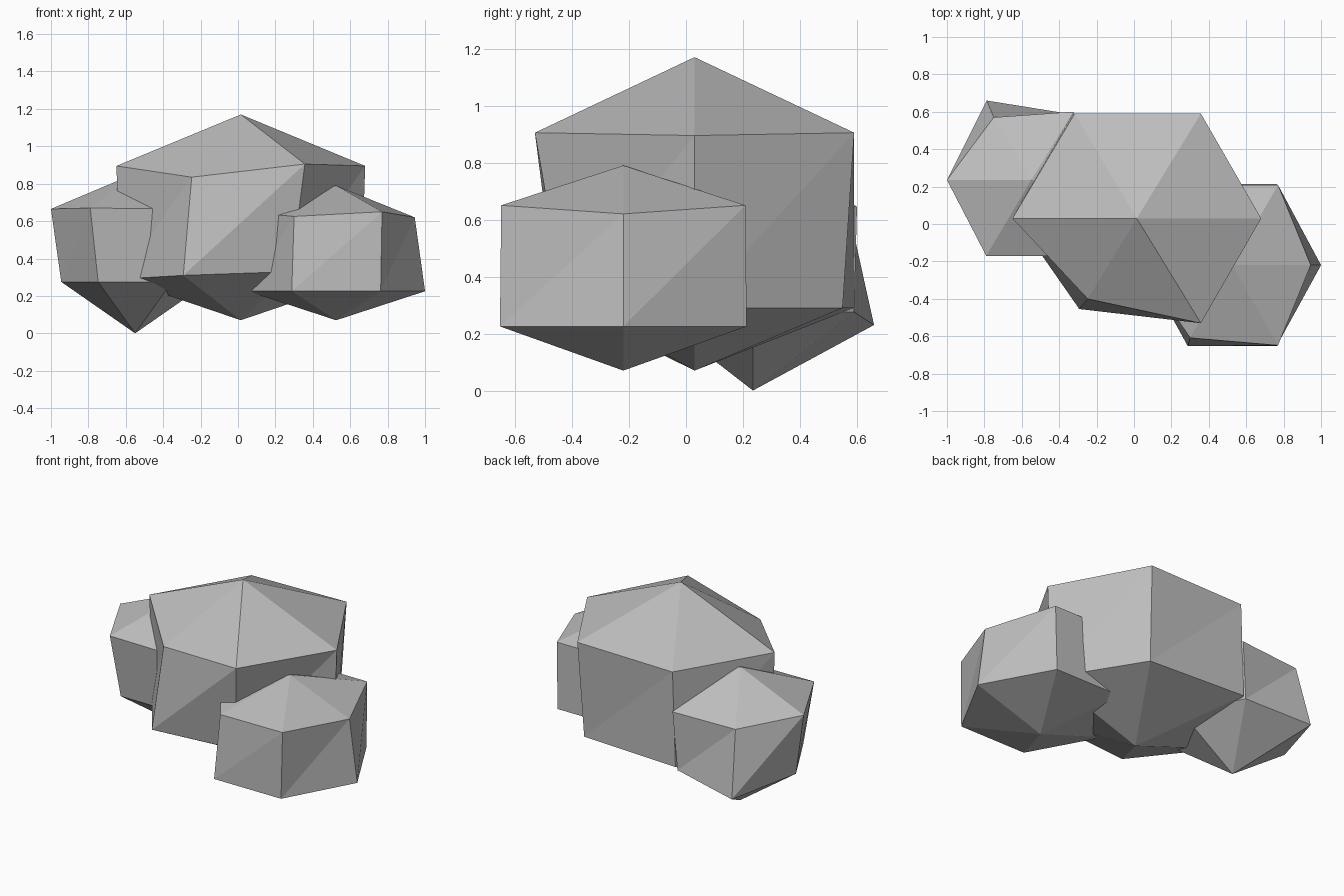
import bpy
import bmesh
from math import cos, sin, radians
from mathutils import Vector

default_cube = bpy.data.objects.get("Cube")
if default_cube:
    bpy.data.objects.remove(default_cube)

# One grey stone colour
stone = bpy.data.materials.new("stone_grey")
stone.use_nodes = True
stone.diffuse_color = (0.51, 0.51, 0.51, 1)
stone.node_tree.nodes["Principled BSDF"].inputs["Base Color"].default_value = stone.diffuse_color

SIDES = 6


def add_ring(bm, centre, radius_x, radius_y, height, chips):
    """Six corners counted from +x towards +y; chips shift single corners."""
    corners = []
    for i in range(SIDES):
        angle = radians(i * 360 / SIDES)
        base = Vector((centre[0] + radius_x * cos(angle),
                       centre[1] + radius_y * sin(angle), height))
        corners.append(bm.verts.new(base + Vector(chips.get(i, (0, 0, 0)))))
    return corners


def add_boulder(name, centre, bottom, top, lower, upper, lower_chips, upper_chips):
    """Faceted boulder: pointed cap, belt of triangles, pointed underside."""
    bm = bmesh.new()
    low = add_ring(bm, centre, *lower, lower_chips)
    high = add_ring(bm, centre, *upper, upper_chips)
    foot = bm.verts.new((*centre, bottom))
    peak = bm.verts.new((*centre, top))
    for i in range(SIDES):
        j = (i + 1) % SIDES
        bm.faces.new((foot, low[j], low[i]))
        bm.faces.new((low[i], low[j], high[j]))
        bm.faces.new((low[i], high[j], high[i]))
        bm.faces.new((peak, high[i], high[j]))
    bmesh.ops.recalc_face_normals(bm, faces=bm.faces[:])
    mesh = bpy.data.meshes.new(name)
    bm.to_mesh(mesh)
    bm.free()
    mesh.materials.append(stone)
    boulder = bpy.data.objects.new(name, mesh)
    bpy.context.collection.objects.link(boulder)
    return boulder


# Large boulder in the middle
add_boulder("large_boulder", centre=(0.015, 0.03), bottom=0.07, top=1.17,
            lower=(0.645, 0.6, 0.29), upper=(0.665, 0.647, 0.895),
            lower_chips={2: (-0.03, 0.04, 0), 4: (0.015, 0.035, 0.02),
                         5: (-0.055, 0.06, 0.04)},
            upper_chips={1: (0.01, 0, 0.01), 4: (0.07, 0.13, -0.06),
                         5: (0.01, 0, 0.01)})

# Small boulder at the front left
add_boulder("front_boulder", centre=(0.525, -0.22), bottom=0.07, top=0.79,
            lower=(0.475, 0.5, 0.225), upper=(0.49, 0.495, 0.65),
            lower_chips={},
            upper_chips={0: (-0.07, 0, -0.03), 4: (0.02, 0.04, -0.025)})

# Small boulder at the back right
add_boulder("back_boulder", centre=(-0.55, 0.235), bottom=0, top=0.855,
            lower=(0.395, 0.41, 0.275), upper=(0.45, 0.468, 0.665),
            lower_chips={2: (-0.04, 0.07, -0.045)},
            upper_chips={1: (0, -0.04, -0.02), 2: (0.025, -0.07, -0.03),
                         4: (-0.015, 0, 0.005)})
